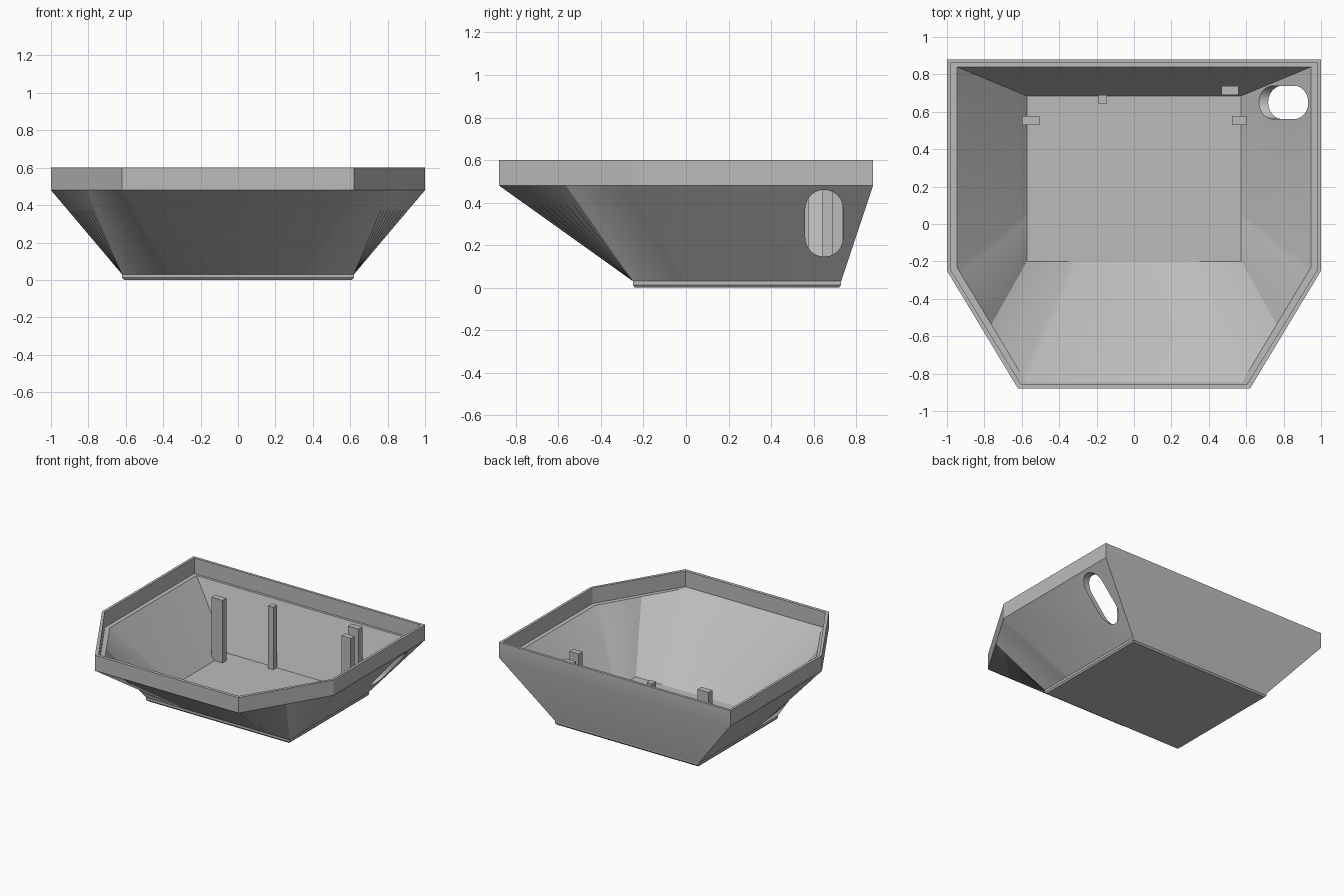
import bpy, bmesh, math
from mathutils import Vector

cube = bpy.data.objects.get("Cube")
if cube:
    bpy.data.objects.remove(cube, do_unlink=True)

grey = bpy.data.materials.new("plain grey")
grey.use_nodes = True
grey.diffuse_color = (0.5, 0.5, 0.5, 1)
grey.node_tree.nodes["Principled BSDF"].inputs["Base Color"].default_value = (0.5, 0.5, 0.5, 1)

STEPS = 8  # strips in each twisted corner patch


def make_object(name, bm):
    bmesh.ops.recalc_face_normals(bm, faces=bm.faces)
    mesh = bpy.data.meshes.new(name)
    bm.to_mesh(mesh)
    bm.free()
    mesh.materials.append(grey)
    obj = bpy.data.objects.new(name, mesh)
    bpy.context.collection.objects.link(obj)
    return obj


def ring(half, z):
    """Closed outline from four right-half points (back to front), mirrored."""
    back, side, mid, front = [Vector((x, y, z)) for x, y in half]
    pts = [back]
    for a, b in ((side, mid), (mid, front)):
        pts += [a.lerp(b, i / STEPS) for i in range(STEPS)]
    pts.append(front)
    return pts + [Vector((-p.x, p.y, p.z)) for p in reversed(pts)]


def rect(x, back, front, z):
    return ring([(x, back), (x, front + 0.26), (x, front), (x - 0.27, front)], z)


def hexagon(x, back, side, front_x, front, z):
    mid = ((x + front_x) / 2, (side + front) / 2)
    return ring([(x, back), (x, side), mid, (front_x, front)], z)


# Shell: outer skin upward, over the rim, down the inside to the floor
rings = [
    rect(0.61, 0.72, -0.24, 0.0),
    rect(0.62, 0.73, -0.25, 0.012),
    rect(0.62, 0.73, -0.25, 0.03),
    hexagon(1.0, 0.88, -0.25, 0.62, -0.88, 0.48),
    hexagon(1.0, 0.88, -0.25, 0.62, -0.88, 0.6),
    hexagon(0.98, 0.86, -0.245, 0.605, -0.855, 0.6),
    hexagon(0.98, 0.86, -0.245, 0.605, -0.855, 0.478),
    hexagon(0.947, 0.84, -0.23, 0.578, -0.845, 0.478),
    rect(0.573, 0.685, -0.2, 0.032),
]
bm = bmesh.new()
loops = [[bm.verts.new(p) for p in r] for r in rings]
count = len(loops[0])
for low, high in zip(loops, loops[1:]):
    for i in range(count):
        j = (i + 1) % count
        bm.faces.new((low[i], low[j], high[j], high[i]))
bm.faces.new(loops[0])
bm.faces.new(loops[-1])
shell = make_object("tray_shell", bm)

# Slot through the left wall
bm = bmesh.new()
radius, y_mid, z_low, z_high = 0.089, 0.65, 0.234, 0.371
outline = []
for i in range(26):
    a = math.pi * (i if i < 13 else i - 1) / 12
    z_mid = z_high if i < 13 else z_low
    outline.append((y_mid + radius * math.cos(a), z_mid + radius * math.sin(a)))
face = bm.faces.new([bm.verts.new((0.5, y, z)) for y, z in outline])
ext = bmesh.ops.extrude_face_region(bm, geom=[face])
bmesh.ops.translate(bm, vec=(0.7, 0, 0), verts=[v for v in ext["geom"] if isinstance(v, bmesh.types.BMVert)])
cutter = make_object("slot_cutter", bm)
cutter.hide_render = True

cut = shell.modifiers.new("slot", "BOOLEAN")
cut.operation = "DIFFERENCE"
cut.solver = "EXACT"
cut.object = cutter
bpy.ops.object.select_all(action="DESELECT")
bpy.context.view_layer.objects.active = shell
shell.select_set(True)
bpy.ops.object.modifier_apply(modifier="slot")
bpy.data.objects.remove(cutter, do_unlink=True)
bpy.ops.object.shade_smooth_by_angle(angle=math.radians(25))


# Mounting posts standing on the floor
def post(name, x0, x1, y0, y1, z0=0.025, z1=0.52):
    bm = bmesh.new()
    bmesh.ops.create_cube(bm, size=1)
    for v in bm.verts:
        v.co = (x1 if v.co.x > 0 else x0, y1 if v.co.y > 0 else y0, z1 if v.co.z > 0 else z0)
    make_object(name, bm)


post("right_post", -0.6, -0.505, 0.53, 0.577)
post("left_post", 0.523, 0.603, 0.53, 0.577)
post("thin_back_post", -0.19, -0.145, 0.643, 0.69)
post("wide_back_post", 0.467, 0.56, 0.69, 0.737, 0.08)
